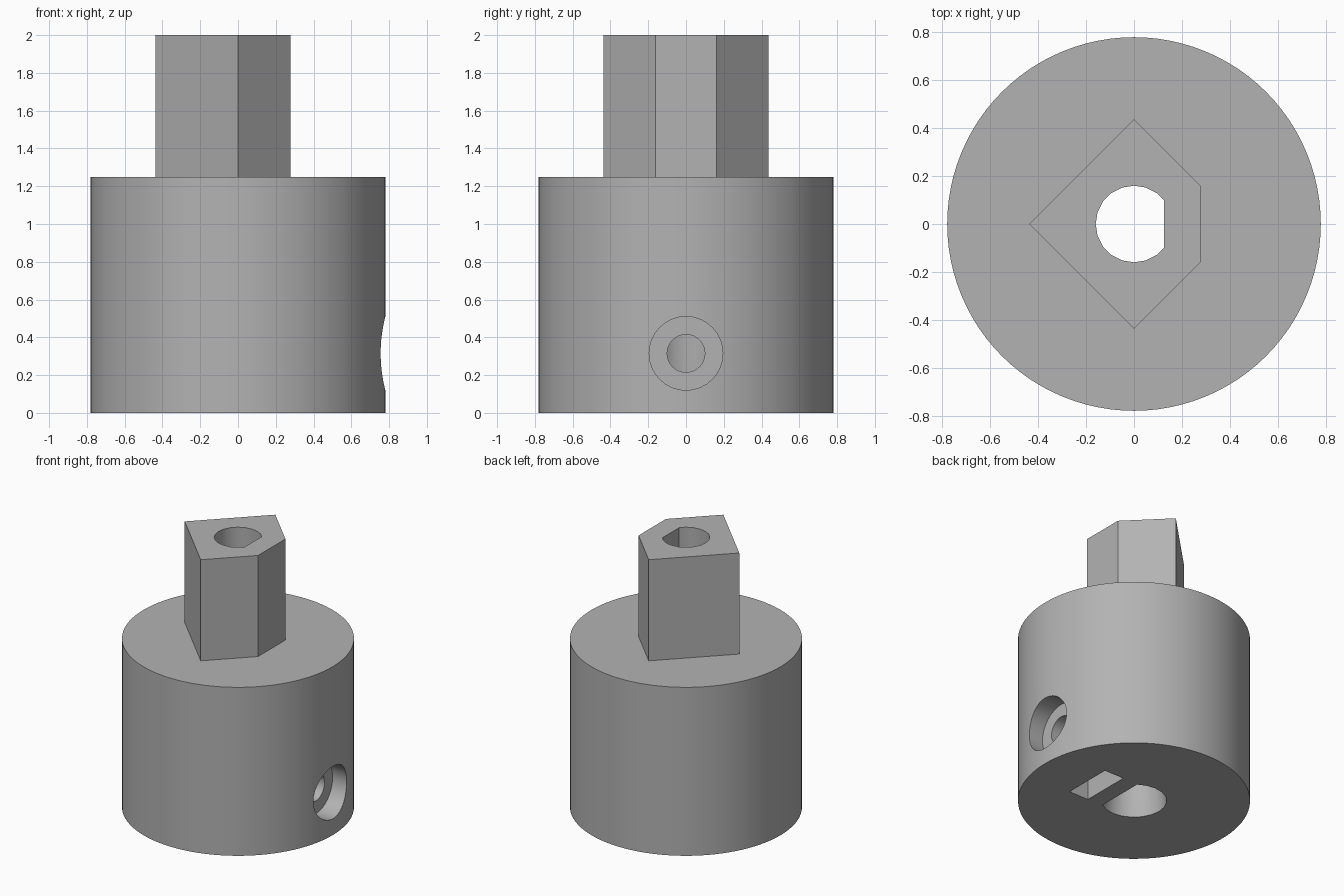
import bpy, bmesh, math
from mathutils import Matrix, Vector

default = bpy.data.objects.get("Cube")
if default:
    bpy.data.objects.remove(default)

grey = bpy.data.materials.new("plain grey")
grey.use_nodes = True
colour = (0.45, 0.45, 0.45, 1)
grey.diffuse_color = colour
grey.node_tree.nodes["Principled BSDF"].inputs["Base Color"].default_value = colour


def finish(name, bm):
    bmesh.ops.recalc_face_normals(bm, faces=bm.faces)
    mesh = bpy.data.meshes.new(name)
    bm.to_mesh(mesh)
    bm.free()
    mesh.materials.append(grey)
    obj = bpy.data.objects.new(name, mesh)
    bpy.context.collection.objects.link(obj)
    return obj


def cylinder(name, start, end, r1, r2, sides, flat=None):
    """Cylinder or cone between two points, optionally with a flat on its +x side."""
    start, end = Vector(start), Vector(end)
    axis = end - start
    turn = Vector((0, 0, 1)).rotation_difference(axis).to_matrix().to_4x4()
    bm = bmesh.new()
    bmesh.ops.create_cone(bm, cap_ends=True, segments=sides, radius1=r1, radius2=r2,
                          depth=axis.length,
                          matrix=Matrix.Translation((start + end) / 2) @ turn)
    if flat:
        trim(bm, flat)
    return finish(name, bm)


def trim(bm, x):
    """Cut away everything beyond x and close the flat."""
    cut = bmesh.ops.bisect_plane(bm, geom=bm.verts[:] + bm.edges[:] + bm.faces[:],
                                 plane_co=(x, 0, 0), plane_no=(1, 0, 0), clear_outer=True)
    edges = [e for e in cut["geom_cut"] if isinstance(e, bmesh.types.BMEdge)]
    bmesh.ops.holes_fill(bm, edges=edges)


def combine(target, other, operation):
    mod = target.modifiers.new(operation.lower(), "BOOLEAN")
    mod.operation = operation
    mod.solver = "EXACT"
    mod.object = other
    bpy.context.view_layer.objects.active = target
    bpy.ops.object.modifier_apply(modifier=mod.name)
    bpy.data.objects.remove(other)


# Round body with a square drive post, one corner cut off
coupler = cylinder("shaft_coupler", (0, 0, 0), (0, 0, 1.25), 0.78, 0.78, 96)
post = cylinder("drive_post", (0, 0, 1.0), (0, 0, 2), 0.4375, 0.4375, 4, flat=0.277)
combine(coupler, post, "UNION")

# D-shaped shaft bore with a tapered mouth
combine(coupler, cylinder("shaft_bore", (0, 0, -0.1), (0, 0, 2.1), 0.16, 0.16, 20, 0.125),
        "DIFFERENCE")
combine(coupler, cylinder("bore_mouth", (0, 0, -0.1), (0, 0, 0.6), 0.23, 0.16, 20, 0.125),
        "DIFFERENCE")

# Set screw hole with a counterbore for the head
screw_z = 0.315
combine(coupler, cylinder("screw_hole", (0.05, 0, screw_z), (1, 0, screw_z), 0.1, 0.1, 32),
        "DIFFERENCE")
combine(coupler, cylinder("screw_head", (0.64, 0, screw_z), (1, 0, screw_z), 0.195, 0.195, 32),
        "DIFFERENCE")

# Nut slot open at the underside
bm = bmesh.new()
bmesh.ops.create_cube(bm, size=1, matrix=Matrix.Translation((0.33, 0, 0.2))
                      @ Matrix.Diagonal((0.16, 0.37, 0.6, 1)))
combine(coupler, finish("nut_slot", bm), "DIFFERENCE")

# Smooth walls, crisp edges
bpy.ops.object.select_all(action="DESELECT")
coupler.select_set(True)
bpy.context.view_layer.objects.active = coupler
bpy.ops.object.shade_smooth_by_angle(angle=math.radians(30))
